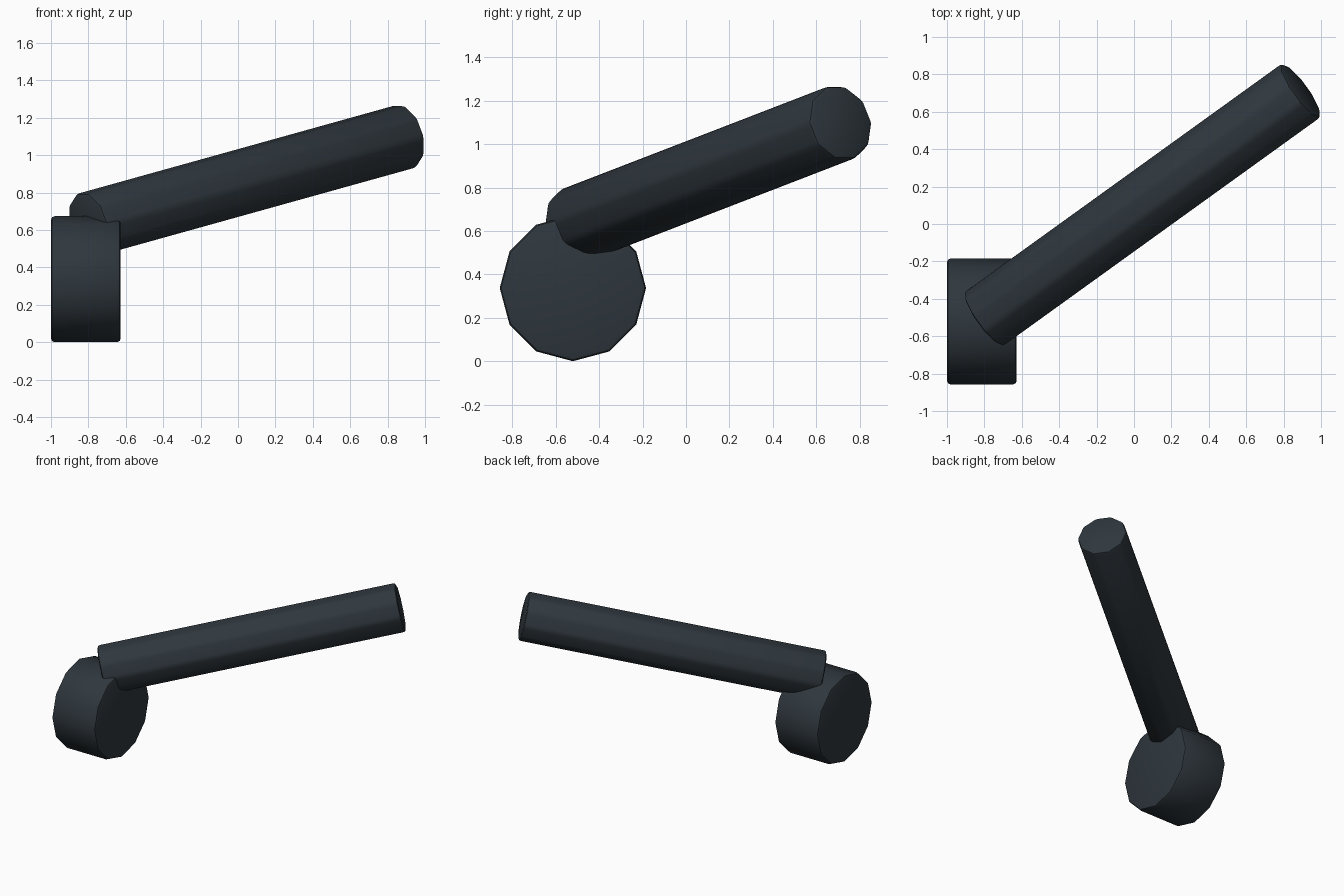
import bpy, bmesh, math
from mathutils import Vector, Matrix

if "Cube" in bpy.data.objects:
    bpy.data.objects.remove(bpy.data.objects["Cube"])

slate = bpy.data.materials.new("dark_slate")
slate.diffuse_color = (0.028, 0.038, 0.047, 1.0)
slate.use_nodes = True
slate.node_tree.nodes["Principled BSDF"].inputs["Base Color"].default_value = slate.diffuse_color


def rod(name, start, end, radius, sides, bevel):
    """Bevelled prism between two points, with one corner on the horizontal axis."""
    start, end = Vector(start), Vector(end)
    axis = (end - start).normalized()
    side = Vector((-axis.y, axis.x, 0)).normalized()
    up = axis.cross(side)
    frame = Matrix((up, side, axis)).transposed().to_4x4()
    if frame.determinant() < 0:
        frame = Matrix((-up, side, axis)).transposed().to_4x4()
    bm = bmesh.new()
    bmesh.ops.create_cone(bm, cap_ends=True, segments=sides, radius1=radius,
                          radius2=radius, depth=(end - start).length,
                          matrix=Matrix.Translation((start + end) / 2) @ frame)
    mesh = bpy.data.meshes.new(name)
    bm.to_mesh(mesh)
    bm.free()
    mesh.materials.append(slate)
    obj = bpy.data.objects.new(name, mesh)
    bpy.context.collection.objects.link(obj)
    # Round only the edges sharper than a 12-sided corner
    mod = obj.modifiers.new("soft_edges", 'BEVEL')
    mod.width = bevel
    mod.segments = 2
    mod.limit_method = 'ANGLE'
    mod.angle_limit = math.radians(32)
    bpy.ops.object.select_all(action='DESELECT')
    obj.select_set(True)
    bpy.context.view_layer.objects.active = obj
    bpy.ops.object.modifier_apply(modifier=mod.name)
    bpy.ops.object.shade_smooth_by_angle(angle=math.radians(29))
    return obj


# Twelve-sided hub lying along x
rod("hub", (-1.0, -0.521, 0.337), (-0.627, -0.521, 0.337), 0.337, 12, 0.02)
# Long slanted handle rising out of the hub
rod("handle", (-0.805, -0.51, 0.627), (0.895, 0.715, 1.10), 0.18, 10, 0.02)
